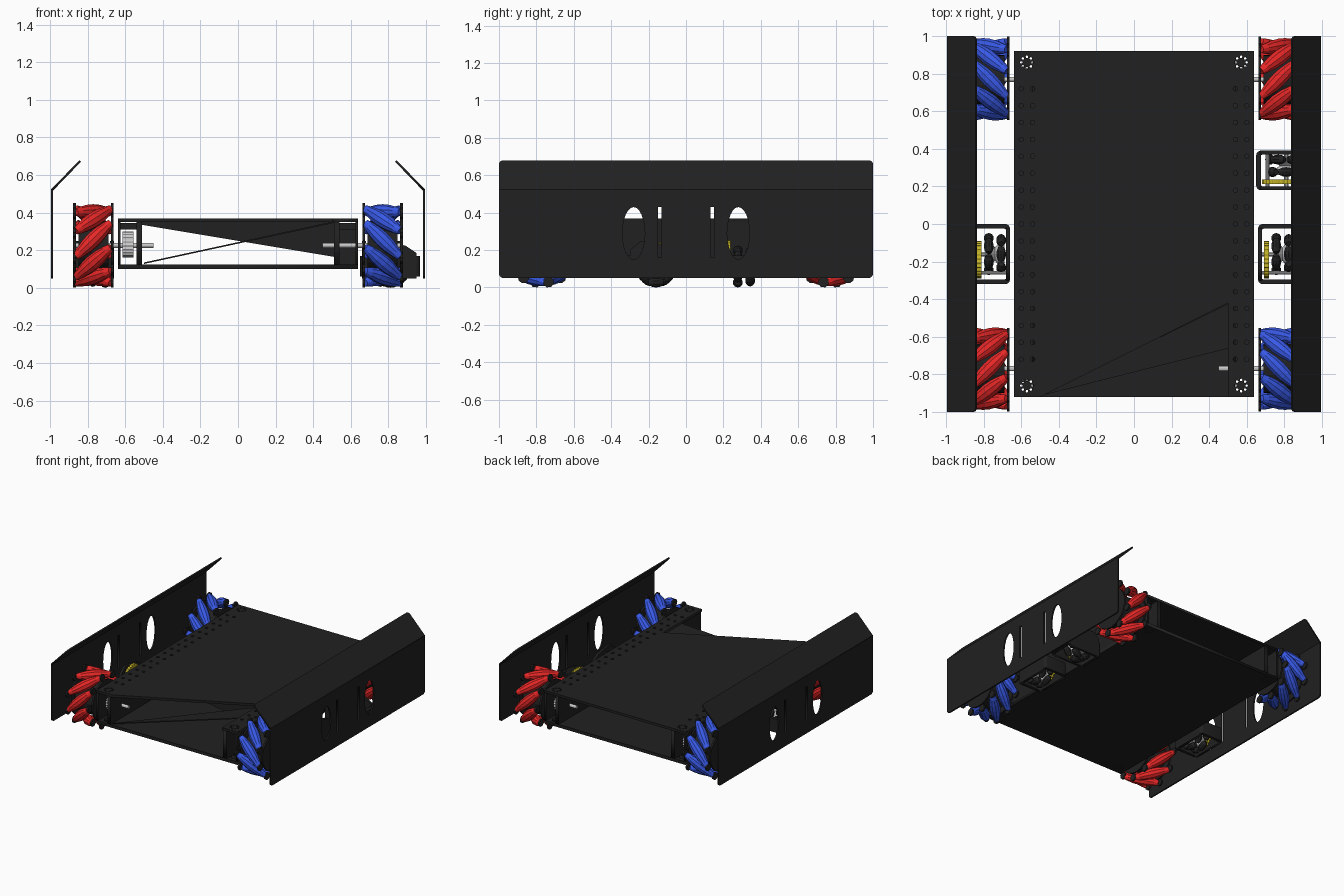
import bpy, bmesh
from math import sin, cos, pi, radians, sqrt
from mathutils import Matrix, Vector

if "Cube" in bpy.data.objects:
    bpy.data.objects.remove(bpy.data.objects["Cube"])


def mat(name, c):
    m = bpy.data.materials.new(name)
    m.diffuse_color = (*c, 1)
    m.use_nodes = True
    m.node_tree.nodes["Principled BSDF"].inputs["Base Color"].default_value = m.diffuse_color
    return m


BLACK = mat("black", (0.015, 0.015, 0.015))
RED = mat("red", (0.8, 0.02, 0.02))
BLUE = mat("blue", (0.04, 0.10, 0.8))
YELLOW = mat("yellow", (0.55, 0.45, 0.02))
T, R = Matrix.Translation, Matrix.Rotation


def axes(x, y, o=(0, 0, 0)):
    """Matrix placing a flat drawing's x and y along the given directions."""
    x, y = Vector(x).normalized(), Vector(y).normalized()
    m = Matrix((x, y, x.cross(y))).transposed().to_4x4()
    return T(o) @ m


def add(name, mesh, material, m=Matrix()):
    ob = bpy.data.objects.new(name, mesh)
    ob.matrix_world = m
    if material:
        mesh.materials.append(material)
    bpy.context.collection.objects.link(ob)
    return ob


def plate(name, loops, t, m, material=BLACK):
    """Flat plate of thickness t; first loop is the outline, the rest are holes."""
    cu = bpy.data.curves.new(name, 'CURVE')
    cu.dimensions, cu.fill_mode, cu.extrude = '2D', 'BOTH', t / 2
    for lp in loops:
        s = cu.splines.new('POLY')
        s.points.add(len(lp) - 1)
        for p, (a, b) in zip(s.points, lp):
            p.co = (a, b, 0, 1)
        s.use_cyclic_u = True
    tmp = bpy.data.objects.new("tmp", cu)
    bpy.context.collection.objects.link(tmp)
    bpy.context.view_layer.update()
    mesh = bpy.data.meshes.new_from_object(tmp.evaluated_get(bpy.context.evaluated_depsgraph_get()))
    bpy.data.objects.remove(tmp)
    return add(name, mesh, material, m)


def box(name, lo, hi, material=BLACK):
    bm = bmesh.new()
    size = [b - a for a, b in zip(lo, hi)]
    mid = [(a + b) / 2 for a, b in zip(lo, hi)]
    bmesh.ops.create_cube(bm, size=1, matrix=T(mid) @ Matrix.Diagonal((*size, 1)))
    return finish(bm, name, material)


def finish(bm, name, material, m=Matrix()):
    bmesh.ops.recalc_face_normals(bm, faces=bm.faces)
    mesh = bpy.data.meshes.new(name)
    bm.to_mesh(mesh)
    bm.free()
    return add(name, mesh, material, m)


def lathe(bm, prof, n, m):
    """Turned solid about local z from (height, radius) pairs."""
    rings = [[bm.verts.new(m @ Vector((r * cos(2 * pi * i / n), r * sin(2 * pi * i / n), h)))
              for i in range(n)] for h, r in prof]
    for a, b in zip(rings, rings[1:]):
        for i in range(n):
            bm.faces.new((a[i], a[(i + 1) % n], b[(i + 1) % n], b[i]))
    bm.faces.new(rings[0])
    bm.faces.new(rings[-1])


def ellipse(cx, cy, rx, ry, n=24):
    return [(cx + rx * cos(2 * pi * i / n), cy + ry * sin(2 * pi * i / n)) for i in range(n)]


def rect(x0, y0, x1, y1, r=0.0, r2=None):
    """Rectangle with bottom corner radius r and top corner radius r2."""
    r2 = r if r2 is None else r2
    out = []
    for cx, cy, q, a in ((x1 - r2, y1 - r2, r2, 0), (x0 + r2, y1 - r2, r2, 90),
                         (x0 + r, y0 + r, r, 180), (x1 - r, y0 + r, r, 270)):
        steps = [0, 22.5, 45, 67.5, 90] if q else [0]
        out += [(cx + q * cos(radians(a + d)), cy + q * sin(radians(a + d))) for d in steps]
    return out


def gear(r, n, d=0.008):
    return [((r - d * (i // 2 % 2)) * cos(pi * i / (2 * n)), (r - d * (i // 2 % 2)) * sin(pi * i / (2 * n)))
            for i in range(4 * n)]


XZ = axes((1, 0, 0), (0, 0, 1))
ALONG_X = R(pi / 2, 4, 'Y')

# Bent side guards with plain openings
for s, side in ((-1, "left"), (1, "right")):
    holes = [ellipse(y, 0.29, 0.06, 0.14) for y in (-0.28, 0.28)]
    holes += [rect(y - 0.01, 0.16, y + 0.01, 0.43) for y in (-0.14, 0.14)]
    plate(side + "_guard", [rect(-1, 0.05, 1, 0.523, 0.025, 0)] + holes, 0.012,
          axes((0, 1, 0), (0, 0, 1), (s * 0.99, 0, 0)))
    plate(side + "_guard_flange", [rect(-1, 0, 1, 0.216, 0, 0.025)], 0.012,
          axes((0, 1, 0), (-s * 0.15, 0, 0.155), (s * 0.99, 0, 0.52)))

# Chassis decks with bolt holes; the top deck has a diagonal notch at the front
bolts = []
for x in (-0.57, 0.57):
    for y in (-0.86, 0.86):
        bolts += [ellipse(x + 0.03 * cos(k * pi / 4), y + 0.03 * sin(k * pi / 4), 0.007, 0.007, 8)
                  for k in range(8)]
rows = [ellipse(x, -0.72 + 0.09 * k, 0.012, 0.012, 10) for x in (-0.6, -0.54, 0.54, 0.6) for k in range(17)]
top = [(-0.64, -0.92), (-0.5, -0.92), (0.5, -0.42), (0.5, -0.92), (0.64, -0.92), (0.64, 0.92), (-0.64, 0.92)]
plate("top_deck", [top] + bolts + rows, 0.02, T((0, 0, 0.36)))
plate("bottom_deck", [rect(-0.64, -0.92, 0.64, 0.92)] + bolts, 0.025, T((0, 0, 0.1125)))

# Side channels
for s, side in ((-1, "left"), (1, "right")):
    plate(side + "_channel_outer_wall", [rect(-0.92, 0.125, 0.92, 0.35)], 0.015,
          axes((0, 1, 0), (0, 0, 1), (s * 0.6325, 0, 0)))
    plate(side + "_channel_inner_wall", [rect(-0.92, 0.125, 0.92, 0.35)], 0.03,
          axes((0, 1, 0), (0, 0, 1), (s * 0.525, 0, 0)))
    a, b = sorted((s * 0.54, s * 0.625))
    box(side + "_channel_flange", (a, -0.8, 0.31), (b, 0.8, 0.345))
box("right_channel_bulkhead", (0.54, -0.70, 0.125), (0.625, -0.68, 0.31))

# Slanted inner panels behind the notch
plate("inner_panel", [[(-0.51, 0.335), (0.51, 0.165), (0.51, 0.35), (-0.51, 0.35)]], 0.012,
      T((0, -0.41, 0)) @ XZ)
bm = bmesh.new()
tri = [Vector((-0.5, -0.915, 0.127)), Vector((0.51, -0.66, 0.345)), Vector((0.51, -0.42, 0.345))]
lo = [bm.verts.new(p) for p in tri]
hi = [bm.verts.new(p + Vector((0, 0, 0.008))) for p in tri]
bm.faces.new(lo)
bm.faces.new(hi)
for i in range(3):
    bm.faces.new((lo[i], lo[(i + 1) % 3], hi[(i + 1) % 3], hi[i]))
finish(bm, "slanted_panel", BLACK)

# Four wheels with slanted barrel rollers
WR, RC = 0.22, 0.178
barrel = [(t, WR - sqrt(RC ** 2 + (t * 0.707) ** 2)) for t in (-0.132, -0.1, -0.05, 0, 0.05, 0.1, 0.132)]
for sx, sy in ((-1, -1), (1, -1), (-1, 1), (1, 1)):
    name = ("front_" if sy < 0 else "back_") + ("left_" if sx < 0 else "right_")
    slant = 1 if sx * sy > 0 else -1
    c = T((sx * 0.77, sy * 0.77, 0.225))
    bm = bmesh.new()
    for i in range(9):
        lathe(bm, barrel, 10, R(2 * pi * i / 9, 4, 'X') @ T((0, 0, RC)) @ R(slant * pi / 4, 4, 'Z') @ ALONG_X)
    finish(bm, name + "rollers", RED if slant > 0 else BLUE, c)
    bm = bmesh.new()
    lathe(bm, [(-0.08, 0.13), (0.08, 0.13)], 24, ALONG_X)
    for x in (-0.1, 0.1):
        lathe(bm, [(x - 0.007, 0.165), (x + 0.007, 0.165)], 18, ALONG_X)
    # Roller mounting tabs at both ends of each roller
    for i in range(9):
        for x in (-0.1, 0.1):
            a = 2 * pi * i / 9
            lathe(bm, [(-0.007, 0.03), (0.007, 0.03)], 8,
                  R(a, 4, 'X') @ T((x, x * slant, 0.172)) @ ALONG_X)
    finish(bm, name + "hub", BLACK, c)
    bm = bmesh.new()
    lathe(bm, [(-0.32, 0.013), (0.10, 0.013)], 12, ALONG_X if sx > 0 else R(-pi / 2, 4, 'Y'))
    finish(bm, name + "axle", None, c)
    if (sx, sy) != (1, -1):
        plate(name + "pulley", [gear(0.07, 20)], 0.06,
              axes((0, 1, 0), (0, 0, 1), (sx * 0.585, sy * 0.77, 0.23)), None)

# Tracking pods: frame, double roller wheel, shafts and yellow gear
for name, x, y, turn, g in (("left_pod_", -0.765, -0.16, pi / 2, 1), ("right_pod_", 0.765, -0.16, pi / 2, 1),
                            ("cross_pod_", 0.81, 0.285, 0, -1)):
    P = T((x, y, 0)) @ R(turn, 4, 'Z')
    cheek = [(-0.14, 0.05), (0.14, 0.05), (0.14, 0.185), (0.08, 0.225), (-0.08, 0.25), (-0.14, 0.2)]
    for k, v in (("inner", -0.095), ("outer", 0.095)):
        plate(name + k + "_cheek", [cheek], 0.02, P @ T((0, v, 0)) @ XZ)
    plate(name + "frame", [rect(-0.16, -0.105, 0.16, 0.105, 0.025),
                           rect(-0.135, -0.085, 0.135, 0.085, 0.01)], 0.11, P @ T((0, 0, 0.115)))
    plate(name + "gear", [gear(0.1, 26)], 0.025, P @ T((-0.03, g * 0.06, 0.155)) @ XZ, YELLOW)
    hub, rollers = bmesh.new(), bmesh.new()
    turnY = R(pi / 2, 4, 'X')
    W = T((0, -g * 0.025, 0.112))
    lathe(hub, [(-0.05, 0.06), (-0.02, 0.06), (0, 0.035), (0.02, 0.06), (0.05, 0.06)], 16, W @ turnY)
    lathe(hub, [(-0.09, 0.012), (0.09, 0.012)], 10, T((0, 0, 0.112)) @ turnY)
    lathe(hub, [(-0.09, 0.01), (0.09, 0.01)], 10, T((-0.1, 0, 0.16)) @ turnY)
    for row, v in enumerate((-0.033, 0.033)):
        for i in range(6):
            lathe(rollers, [(-0.04, 0.015), (-0.02, 0.024), (0, 0.027), (0.02, 0.024), (0.04, 0.015)], 10,
                  W @ T((0, v, 0)) @ R((i + row / 2) * pi / 3, 4, 'Y') @ T((0, 0, 0.085)) @ ALONG_X)
    finish(hub, name + "wheel_hub", None, P)
    finish(rollers, name + "wheel_rollers", BLACK, P)
